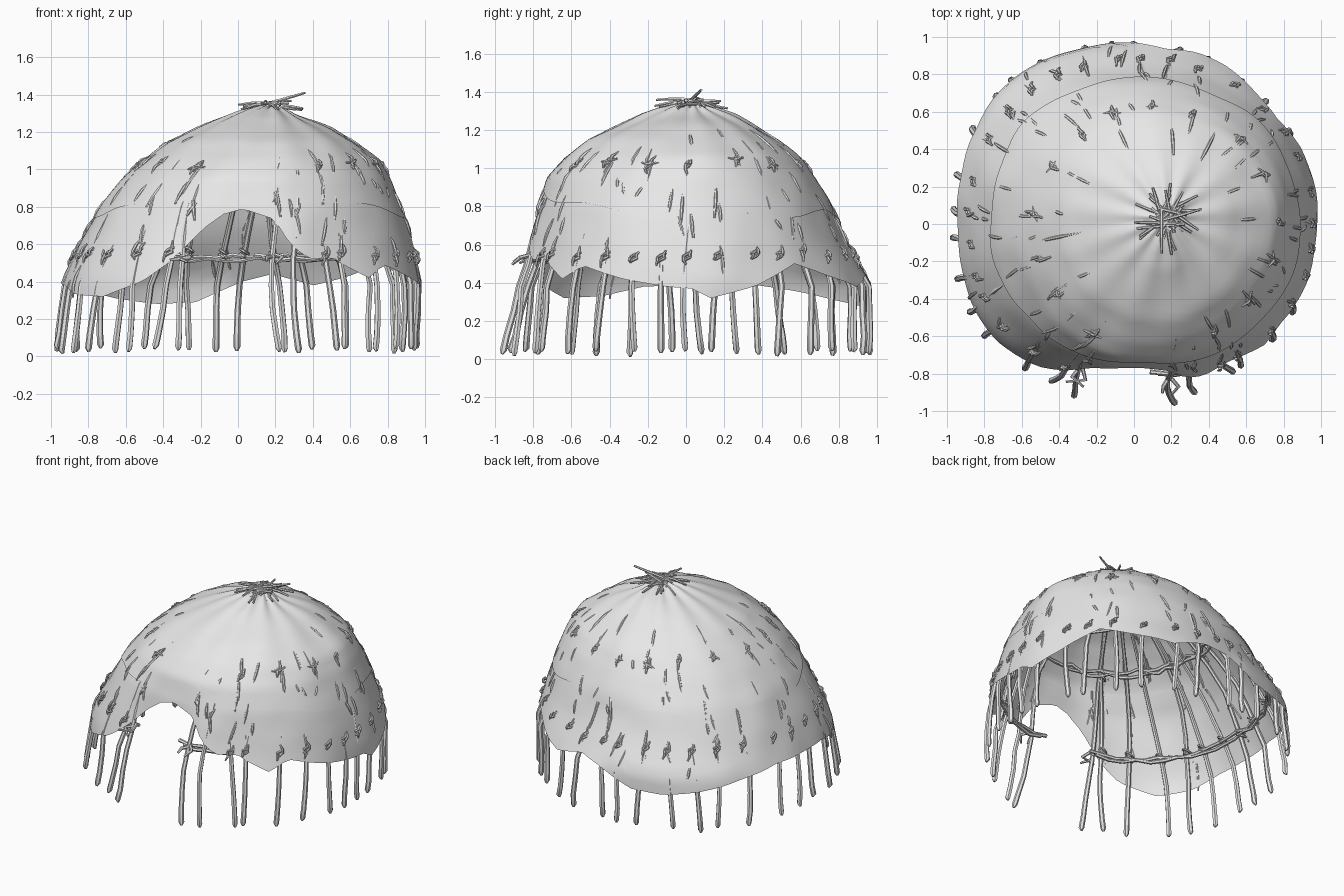
import bpy, bmesh, math, random
from mathutils import Vector, noise

random.seed(4)
if "Cube" in bpy.data.objects:
    bpy.data.objects.remove(bpy.data.objects["Cube"])


def material(name, rgb):
    mat = bpy.data.materials.new(name)
    mat.use_nodes = True
    mat.diffuse_color = (*rgb, 1)
    mat.node_tree.nodes["Principled BSDF"].inputs["Base Color"].default_value = (*rgb, 1)
    return mat


hide_grey = material("hide grey", (0.8, 0.8, 0.8))
stick_grey = material("stick grey", (0.8, 0.8, 0.8))

# Horizontal sections of the dome: height, right, left, front, back extents
LEVELS = [(1.34, .15, .19, .01, .05), (1.32, .04, .25, -.1, .14),
          (1.28, -.06, .33, -.24, .25), (1.22, -.21, .49, -.36, .36),
          (1.15, -.37, .61, -.51, .47), (1.05, -.50, .75, -.63, .59),
          (.95, -.61, .81, -.72, .67), (.8, -.74, .87, -.77, .76),
          (.6, -.85, .94, -.81, .85), (.4, -.94, .98, -.86, .97),
          (0, -.99, .97, -.91, .98)]

# Lower hem of the cover: angle in degrees, height (the high stretch is the doorway)
HEM = [(0, .37), (6, .32), (20, .38), (36, .5), (52, .43), (66, .38), (80, .44),
       (90, .4), (105, .29), (118, .28), (132, .31), (148, .36), (165, .4),
       (195, .38), (208, .33), (222, .32), (236, .4), (244, .5), (254, .68),
       (261, .76), (268, .79), (279, .74), (283, .68), (286, .6), (293, .52),
       (302, .53), (306, .49), (315, .42), (323, .49), (338, .42), (352, .38),
       (360, .37)]
DOOR = (248, 281)


def lerp(a, b, t):
    return a + (b - a) * t


def hem_height(deg):
    deg %= 360
    for (a, za), (b, zb) in zip(HEM, HEM[1:]):
        if a <= deg <= b:
            return lerp(za, zb, (deg - a) / (b - a))


def surface(deg, z, offset=0.0):
    """Point of the dome at a direction and height, pushed out by offset."""
    z = min(z, LEVELS[0][0])
    for upper, lower in zip(LEVELS, LEVELS[1:]):
        if z >= lower[0]:
            break
    t = (upper[0] - z) / (upper[0] - lower[0])
    x0, x1, y0, y1 = (lerp(p, q, t) for p, q in zip(upper[1:], lower[1:]))
    top = max(0, min(1, (z - .3) / 1.04))
    cx, cy = lerp(.02, .17, top ** 2), .03
    c, s = math.cos(math.radians(deg)), math.sin(math.radians(deg))
    a = x1 - cx if c > 0 else cx - x0
    b = y1 - cy if s > 0 else cy - y0
    # the front corners are squarer, the back left the roundest
    low = (1.95 if c > 0 else 2.3) if s > 0 else (2.3 if c > 0 else 2.5)
    n = lerp(low, 2, min(1, top * 1.3))
    r = ((abs(c) / a) ** n + (abs(s) / b) ** n) ** (-1 / n)
    # the hide swells outward just left of the doorway
    r += .03 * math.exp(-((deg % 360 - 287) / 11) ** 2) * max(0, min(1, (1 - z) * 3))
    out = Vector((c, s, .9 * top ** 2)).normalized()
    return Vector((cx + r * c, cy + r * s, z)) + out * offset


# Cover: two overlapping sheets of hide, creased near the crown
def sheet(name, top, hem, offset, rows, cols=120):
    bm = bmesh.new()
    grid = []
    for i in range(rows + 1):
        ring = []
        for j in range(cols):
            deg = 360 * j / cols
            z = lerp(top, hem(deg), (i / rows) ** 1.6)
            p = surface(deg, z, offset)
            pleat = math.sin(math.radians(deg * 13)) * .006 * max(0, (z - .9) / .45)
            sag = noise.noise(p * 4.5) * .011
            ring.append(bm.verts.new(surface(deg, z, offset + pleat * (i > 0) + sag)))
        grid.append(ring)
    for upper, lower in zip(grid, grid[1:]):
        for j in range(cols):
            k = (j + 1) % cols
            bm.faces.new((upper[j], lower[j], lower[k], upper[k]))
    if top > 1.3:
        bm.faces.new(grid[0])
    bmesh.ops.recalc_face_normals(bm, faces=bm.faces)
    mesh = bpy.data.meshes.new(name)
    bm.to_mesh(mesh)
    bm.free()
    mesh.materials.append(hide_grey)
    obj = bpy.data.objects.new(name, mesh)
    bpy.context.collection.objects.link(obj)
    mesh.shade_smooth()


def seam_height(deg):
    front = max(0, -math.sin(math.radians(deg))) ** 3
    return .76 + .12 * front + .02 * math.sin(math.radians(deg * 7))


sheet("lower_cover", .93, hem_height, 0, 16)
sheet("upper_cover", 1.34, seam_height, .006, 26)


# Sticks: each part is a set of tapered round strokes turned into one mesh
def sticks(name, strokes, thickness):
    curve = bpy.data.curves.new(name, "CURVE")
    curve.dimensions = "3D"
    curve.bevel_depth = thickness
    curve.bevel_resolution = 1
    curve.use_fill_caps = True
    for points, radii in strokes:
        spline = curve.splines.new("POLY")
        spline.points.add(len(points) - 1)
        for point, co, radius in zip(spline.points, points, radii):
            point.co = (*co, 1)
            point.radius = radius
    obj = bpy.data.objects.new(name, curve)
    bpy.context.collection.objects.link(obj)
    bpy.ops.object.select_all(action="DESELECT")
    obj.select_set(True)
    bpy.context.view_layer.objects.active = obj
    bpy.ops.object.convert(target="MESH")
    obj.data.materials.clear()
    obj.data.materials.append(stick_grey)
    bpy.ops.object.shade_smooth_by_angle(angle=math.radians(50))


def jitter(amount):
    return random.uniform(-amount, amount)


# Upright poles with blunt feet, bowing inward; those at the doorway splay out
pole_angles = [a + jitter(3) for a in range(0, 360, 11)
               if not DOOR[0] - 5 < a < DOOR[1] + 5] + list(DOOR)
poles = []
for deg in pole_angles:
    lean, bow, foot = jitter(7), jitter(1.5), random.uniform(.015, .045)
    splay = .12 if deg in DOOR else .03 * (240 < deg < 290)
    heights = [foot, foot + .02, .12, .25, .38, .5, .65, .8, .95, 1.08, 1.2]
    path = [surface(deg + lean * (.5 - z) + bow * math.sin(z * 5), z,
                    -.018 + jitter(.006) + splay * max(0, .5 - z)) for z in heights]
    poles.append((path, [.5] + [1.15 - .05 * i for i in range(10)]))
sticks("poles", poles, .016)


# Horizontal hoops inside the cover; the lower one stops at the doorway
def hoop(z, start, end):
    path = [surface(d, z + jitter(.012), -.04) for d in range(start, end, 6)]
    return path, [1 + jitter(.15) for _ in path]


sticks("hoops", [hoop(.52, DOOR[1] - 364, DOOR[0] + 4), hoop(.535, DOOR[1] - 367, DOOR[0] + 7),
                 hoop(1.03, 0, 366), hoop(1.015, 0, 366)], .012)


# Lashings: loops around each crossing, with ends running along the pole
lashings = []
for index, deg in enumerate(pole_angles):
    for z in (.55, 1.03):
        inside_door = DOOR[0] <= deg <= DOOR[1]
        if z < hem_height(deg) or inside_door or (z > 1 and index % 2):
            continue
        z += jitter(.02)
        for turn in (-.012, .012):
            loop = []
            for k in range(9):
                a = math.tau * k / 8
                loop.append(surface(deg + 1.4 * math.cos(a), z + turn + .012 * math.cos(a),
                                    -.02 + .03 * math.sin(a)))
            lashings.append((loop, [1] * 9))
        for way in (-1, 1):
            reach = random.uniform(.02, .06) * way
            lashings.append(([surface(deg + way, z, .01), surface(deg + way, z + reach / 2, .014),
                              surface(deg + way + jitter(1), z + reach, .002)], [1, 1, .6]))
        if z > 1 and index % 3:
            lashings.append(([surface(deg - 4, z + jitter(.02), .002), surface(deg, z, .014),
                              surface(deg + 4, z + jitter(.02), .002)], [.7, 1.1, .7]))
sticks("lashings", lashings, .008)

# Pieces of pole showing through the cover
pieces = []
for _ in range(105):
    deg = random.choice(pole_angles) + jitter(2.5)
    z = random.uniform(hem_height(deg) + .14, 1.22)
    length, slant = random.uniform(.04, .17), jitter(3)
    path = [surface(deg + slant * (t - .5), z - length * t, -.003 + .03 * t * (1 - t))
            for t in (0, .33, .66, 1)]
    pieces.append((path, [.6, 1, 1, .6]))
sticks("cover_pegs", pieces, .009)

# Loose hooked stick ends beside the doorway
ends = []
for deg in DOOR:
    for _ in range(2):
        a = deg + jitter(2)
        ends.append(([surface(a, .53 + jitter(.02), -.03), surface(a + jitter(3), .53, .03),
                      surface(a + jitter(4), .49 + jitter(.03), .06)], [1, 1, .6]))
sticks("door_stick_ends", ends, .012)

# Crown: a tangle of sticks crossing over the top
crown = []
for i in range(30):
    a = math.tau * i / 30 + jitter(.2)
    reach = random.uniform(.09, .19) + (.07 if i % 9 == 7 else 0)
    way = Vector((math.cos(a), math.sin(a), 0))
    hub = Vector((.18 + jitter(.04), .03 + jitter(.04), 1.345 + jitter(.015)))
    tip = hub + way * reach + Vector((0, 0, random.uniform(-.04, .015)))
    crown.append(([hub - way * .06, (hub + tip) / 2 + Vector((0, 0, .006)), tip], [1, 1, .7]))
crown.append(([(.15, .02, 1.35), (.26, .05, 1.38), (.36, .08, 1.41)], [1, 1, .7]))
sticks("crown_sticks", crown, .009)
